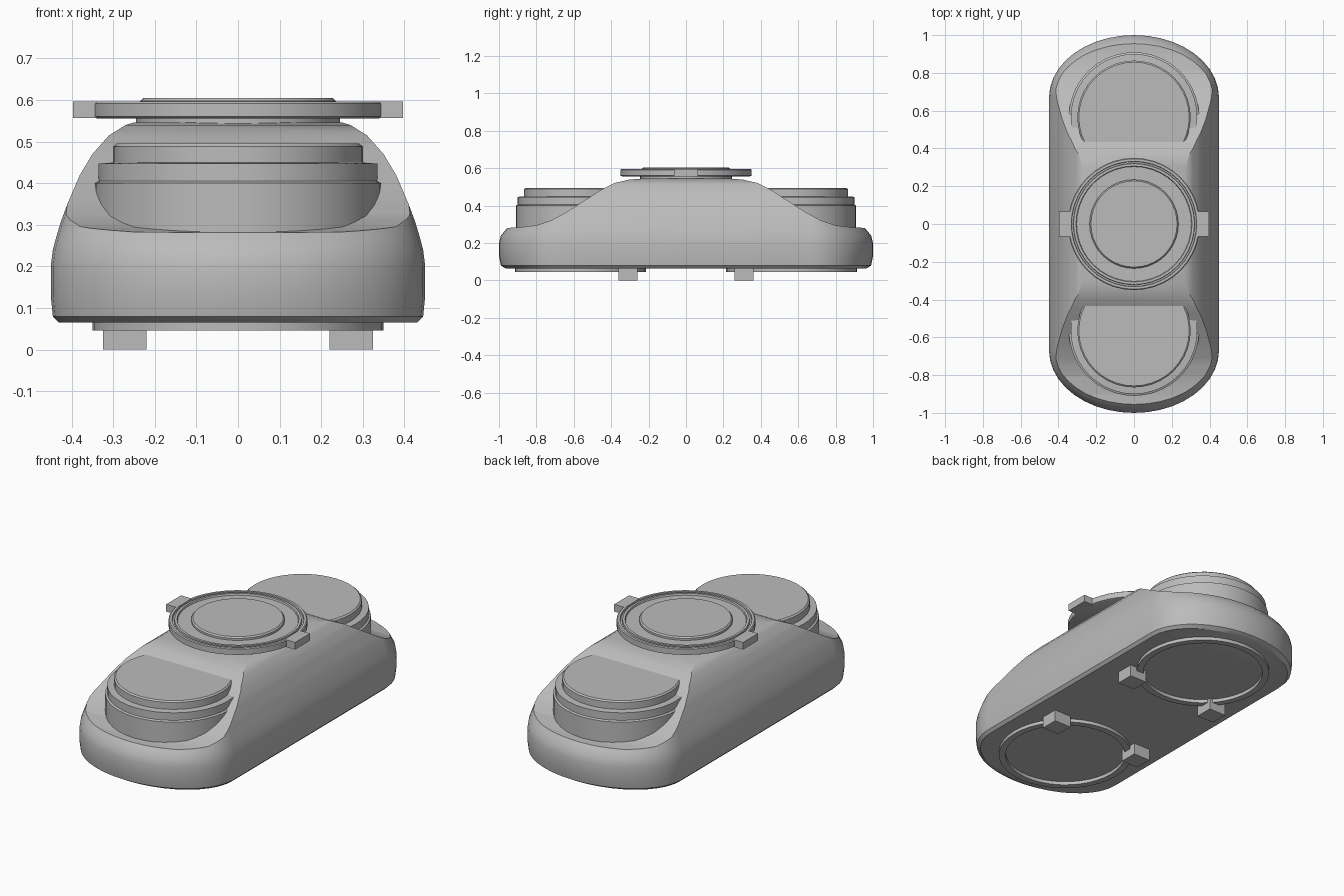
import bpy, bmesh, math

scene_cube = bpy.data.objects.get("Cube")
if scene_cube:
    bpy.data.objects.remove(scene_cube, do_unlink=True)

grey = bpy.data.materials.new("plain grey")
grey.use_nodes = True
COLOUR = (0.5, 0.5, 0.5, 1)
grey.diffuse_color = COLOUR
grey.node_tree.nodes["Principled BSDF"].inputs["Base Color"].default_value = COLOUR


def make(name, rings, caps=True, closed=False):
    """Skin a stack of equal-sized point rings into one object."""
    bm = bmesh.new()
    rows = [[bm.verts.new(p) for p in ring] for ring in rings]
    pairs = list(zip(rows, rows[1:]))
    if closed:
        pairs.append((rows[-1], rows[0]))
    n = len(rows[0])
    for a, b in pairs:
        for i in range(n):
            j = (i + 1) % n
            bm.faces.new((a[i], a[j], b[j], b[i]))
    if caps and not closed:
        bm.faces.new(rows[0][::-1])
        bm.faces.new(rows[-1])
    bmesh.ops.recalc_face_normals(bm, faces=bm.faces)
    mesh = bpy.data.meshes.new(name)
    bm.to_mesh(mesh)
    bm.free()
    obj = bpy.data.objects.new(name, mesh)
    bpy.context.collection.objects.link(obj)
    mesh.materials.append(grey)
    return obj


def smooth(obj, angle=30):
    bpy.ops.object.select_all(action='DESELECT')
    bpy.context.view_layer.objects.active = obj
    obj.select_set(True)
    bpy.ops.object.shade_smooth_by_angle(angle=math.radians(angle))


def lathe(name, profile, y=0, closed=False, steps=40):
    """Turn (radius, height) pairs around a vertical axis."""
    turns = [2 * math.pi * i / steps for i in range(steps)]
    obj = make(name, [[(r * math.cos(t), y + r * math.sin(t), z) for t in turns]
                      for r, z in profile], closed=closed)
    smooth(obj)
    return obj


def box(name, x, y, z):
    return make(name, [[(x[0], y[0], h), (x[1], y[0], h),
                        (x[1], y[1], h), (x[0], y[1], h)] for h in z])


def outline(width, length, z, steps=20):
    """Long plan shape with elliptical ends."""
    points = []
    for sign in (1, -1):
        for i in range(steps + 1):
            t = math.pi * i / steps
            points.append((sign * width * math.cos(t),
                           sign * (0.67 + (length - 0.67) * math.sin(t)), z))
    return points


# Body: rounded plan, tapering sides, trimmed by the side profile
levels = [(0.43, 0.965, 0.065), (0.445, 0.99, 0.08), (0.45, 1, 0.13),
          (0.45, 1, 0.2), (0.445, 0.99, 0.24), (0.437, 0.965, 0.27),
          (0.425, 0.93, 0.31), (0.41, 0.92, 0.35), (0.38, 0.91, 0.42),
          (0.35, 0.9, 0.47), (0.31, 0.9, 0.515), (0.27, 0.9, 0.54),
          (0.25, 0.9, 0.546)]
body = make("body", [outline(*level) for level in levels])

half = [(1.2, 0), (1.2, 0.275), (0.9, 0.283), (0.8, 0.295), (0.72, 0.322),
        (0.64, 0.365), (0.52, 0.442), (0.45, 0.487), (0.38, 0.522),
        (0.3, 0.54), (0.22, 0.5455)]
side = half + [(-y, z) for y, z in reversed(half)]
cutter = make("body_cutter", [[(x, y, z) for y, z in side] for x in (-0.6, 0.6)])
trim = body.modifiers.new("trim", 'BOOLEAN')
trim.operation = 'INTERSECT'
trim.solver = 'EXACT'
trim.object = cutter
bpy.context.view_layer.objects.active = body
bpy.ops.object.modifier_apply(modifier="trim")
bpy.data.objects.remove(cutter, do_unlink=True)
smooth(body, 32)

for end, sign in (("front", -1), ("back", 1)):
    # Stepped round pad at each end
    lathe(end + "_pad", [(0.345, 0.2), (0.345, 0.4), (0.335, 0.405),
                         (0.335, 0.447), (0.3, 0.45), (0.3, 0.488),
                         (0.292, 0.495)], sign * 0.565)
    # Thin ring on the underside
    lathe(end + "_base_ring", [(0.35, 0.07), (0.35, 0.046), (0.315, 0.046),
                               (0.315, 0.07)], sign * 0.565, closed=True)
    # Two feet beside the ring
    for label, s in (("left", 1), ("right", -1)):
        box(f"{end}_{label}_foot", sorted((s * 0.22, s * 0.325)),
            sorted((sign * 0.26, sign * 0.36)), (0, 0.07))

# Central turntable: neck, grooved dish and raised cap
lathe("turntable_neck", [(0.26, 0.52), (0.245, 0.545), (0.245, 0.565)])
lathe("turntable", [(0.34, 0.556), (0.35, 0.56), (0.35, 0.592), (0.345, 0.596),
                    (0.332, 0.596), (0.33, 0.586), (0.322, 0.586),
                    (0.32, 0.596), (0.307, 0.596), (0.304, 0.587)])
lathe("turntable_cap", [(0.235, 0.57), (0.235, 0.598), (0.228, 0.605)])
for label, s in (("left", 1), ("right", -1)):
    box(label + "_tab", sorted((s * 0.33, s * 0.396)), (-0.065, 0.065), (0.557, 0.597))
